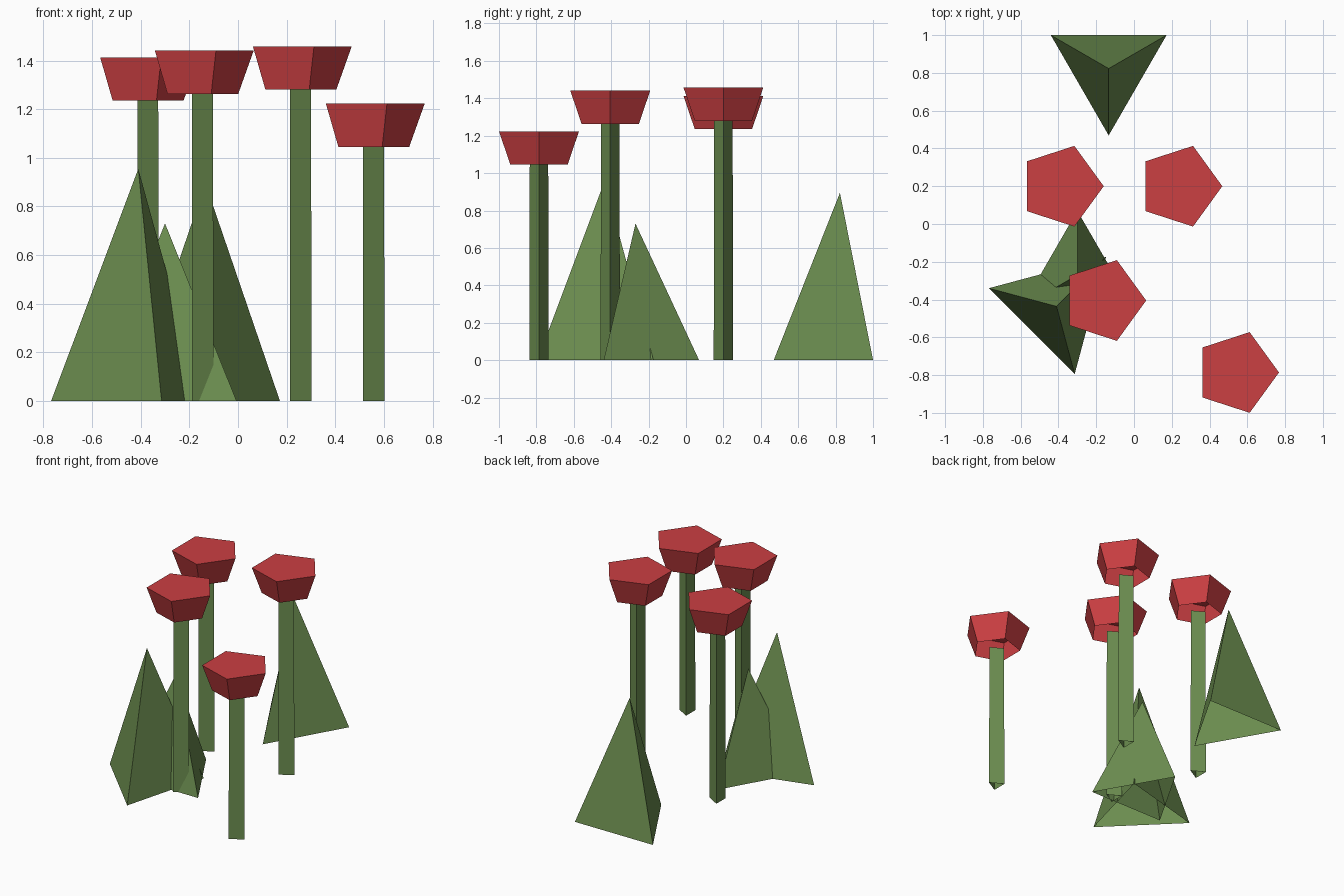
import bpy
import bmesh
from math import cos, sin, radians, tau

if "Cube" in bpy.data.objects:
    bpy.data.objects.remove(bpy.data.objects["Cube"])


def material(name, color):
    m = bpy.data.materials.new(name)
    m.diffuse_color = (*color, 1)
    m.use_nodes = True
    m.node_tree.nodes["Principled BSDF"].inputs["Base Color"].default_value = m.diffuse_color
    return m


GREEN = material("leaf_green", (0.15, 0.27, 0.08))
RED = material("petal_red", (0.60, 0.05, 0.055))


def tapered(name, sides, center, z0, z1, r0, r1, angle, mat, top=False):
    """Flat-sided tapered prism, open underneath; r1 = 0 gives a point."""
    bm = bmesh.new()

    def ring(r, z):
        return [bm.verts.new((center[0] + r * cos(radians(angle) + tau * i / sides),
                              center[1] + r * sin(radians(angle) + tau * i / sides), z))
                for i in range(sides)]

    low = ring(r0, z0)
    if r1 == 0:
        tip = bm.verts.new((*center, z1))
        for i in range(sides):
            bm.faces.new((low[i], low[(i + 1) % sides], tip))
    else:
        high = ring(r1, z1)
        for i in range(sides):
            j = (i + 1) % sides
            bm.faces.new((low[i], low[j], high[j], high[i]))
        if top:
            bm.faces.new(high)
    mesh = bpy.data.meshes.new(name)
    bm.to_mesh(mesh)
    bm.free()
    mesh.materials.append(mat)
    obj = bpy.data.objects.new(name, mesh)
    bpy.context.collection.objects.link(obj)
    return obj


# Flowers: three-sided stem carrying a five-sided flared head
flowers = [(-0.385, 0.20, 1.235), (0.243, 0.20, 1.28),
           (-0.16, -0.405, 1.263), (0.543, -0.786, 1.045)]
for n, (x, y, h) in enumerate(flowers, 1):
    tapered(f"stem_{n}", 3, (x, y), 0, h, 0.06, 0.057, 0, GREEN)
    tapered(f"flower_head_{n}", 5, (x, y), h, h + 0.178, 0.161, 0.2245, 0, RED, top=True)

# Leaves: three-sided spikes (x, y, height, radius, turn)
leaves = [(-0.134, 0.823, 0.895, 0.354, -90),
          (-0.41, -0.436, 0.955, 0.371, 45),
          (-0.30, -0.27, 0.73, 0.34, 90)]
for n, (x, y, h, r, turn) in enumerate(leaves, 1):
    tapered(f"leaf_{n}", 3, (x, y), 0, h, r, 0, turn, GREEN)
